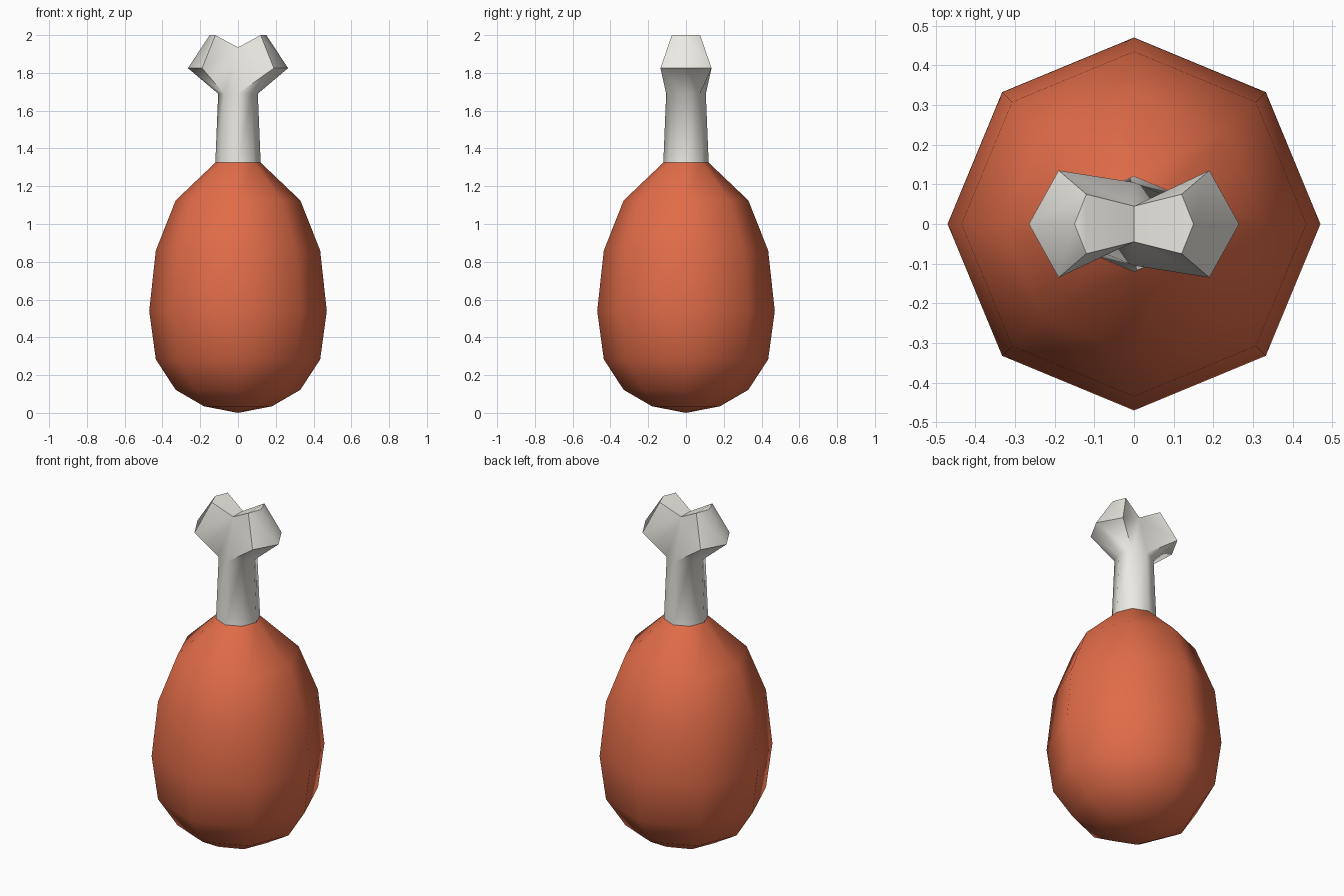
import bpy, bmesh, math
from mathutils import Matrix

if "Cube" in bpy.data.objects:
    bpy.data.objects.remove(bpy.data.objects["Cube"])


def material(name, color):
    m = bpy.data.materials.new(name)
    m.diffuse_color = (*color, 1)
    m.use_nodes = True
    m.node_tree.nodes["Principled BSDF"].inputs["Base Color"].default_value = m.diffuse_color
    return m


def finish(name, bm, mat, angle):
    bmesh.ops.remove_doubles(bm, verts=bm.verts, dist=0.001)
    bmesh.ops.recalc_face_normals(bm, faces=bm.faces)
    me = bpy.data.meshes.new(name)
    bm.to_mesh(me)
    bm.free()
    me.materials.append(mat)
    ob = bpy.data.objects.new(name, me)
    bpy.context.collection.objects.link(ob)
    bpy.ops.object.select_all(action='DESELECT')
    ob.select_set(True)
    bpy.context.view_layer.objects.active = ob
    bpy.ops.object.shade_smooth_by_angle(angle=math.radians(angle))


def polar(r, k, z):
    a = math.radians(45 * k)
    return (r * math.cos(a), r * math.sin(a), z)


# Meat: eight-sided egg turned around z
profile = [(0.18, 0.035), (0.33, 0.122), (0.435, 0.283), (0.47, 0.54),
           (0.435, 0.86), (0.33, 1.125), (0.12, 1.325)]
bm = bmesh.new()
rings = [[bm.verts.new(polar(r, k, z)) for k in range(8)] for r, z in profile]
pole = bm.verts.new((0, 0, 0))
for k in range(8):
    j = (k + 1) % 8
    bm.faces.new((pole, rings[0][j], rings[0][k]))
    for a, b in zip(rings, rings[1:]):
        bm.faces.new((a[k], a[j], b[j], b[k]))
finish("meat", bm, material("roast", (0.75, 0.15, 0.065)), 60)

# Bone: one half of the shaft and one knob, repeated by a half turn
half = {f"b{k}": polar(0.12, k, 1.325) for k in range(-2, 3)}
half.update({f"r{k}": polar(0.105, k, 1.69) for k in range(-2, 3)})
half.update({
    "W-": (0, -0.045, 1.935), "W+": (0, 0.045, 1.935),
    "R-": (0.19, -0.135, 1.825), "R+": (0.19, 0.135, 1.825),
    "M": (0.265, 0, 1.825), "A": (0.15, 0, 2.0),
    "T-": (0.12, -0.075, 2.0), "T+": (0.12, 0.075, 2.0)})
faces = [f"b{k} b{k+1} r{k+1} r{k}" for k in range(-2, 2)] + [
    "R- W- r-2", "R- r-2 r-1", "R+ W+ r1", "W+ r2 r1",
    "R- r-1 r0 M", "M r0 r1 R+",
    "W- W+ T+ T-", "T- T+ A", "W- T- R-", "W+ R+ T+",
    "T- A M R-", "A T+ R+ M"]
bm = bmesh.new()
for turn in (0, math.pi):
    rot = Matrix.Rotation(turn, 3, 'Z')
    v = {n: bm.verts.new(co) for n, co in half.items()}
    for vert in v.values():
        vert.co = rot @ vert.co
    for f in faces:
        bm.faces.new([v[n] for n in f.split()])
finish("bone", bm, material("bone_white", (0.84, 0.82, 0.77)), 55)
